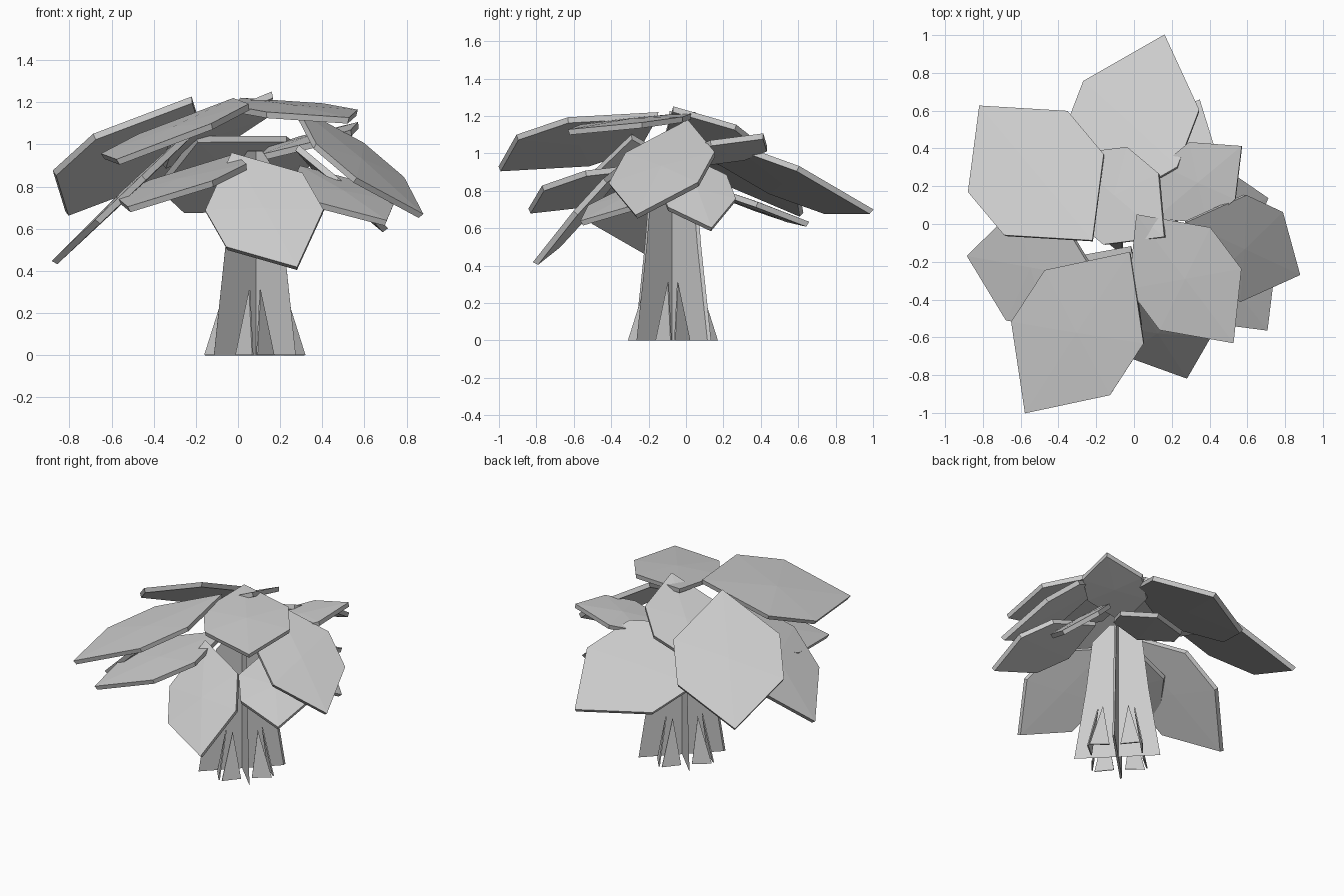
import bpy, math
from mathutils import Vector

if "Cube" in bpy.data.objects:
    bpy.data.objects.remove(bpy.data.objects["Cube"])

TRUNK = Vector((0.08, -0.07, 0))


def make(name, verts, faces):
    me = bpy.data.meshes.new(name)
    me.from_pydata([tuple(v) for v in verts], [], faces)
    ob = bpy.data.objects.new(name, me)
    bpy.context.collection.objects.link(ob)
    return ob


def leaf(name, x, y, z, sx, sy, length, azimuth):
    """Elongated hexagonal plate; sx, sy are the slopes of its plane."""
    c = Vector((x, y, z))
    n = Vector((-sx, -sy, 1)).normalized()
    a = math.radians(azimuth)
    u = Vector((math.cos(a), math.sin(a), 0))
    u.z = sx * u.x + sy * u.y
    u.normalize()
    v = n.cross(u)
    outline = [(1, 0), (.32, .63), (-.32, .63), (-1, 0), (-.32, -.63), (.32, -.63)]
    top = [c + (u * p + v * q) * length for p, q in outline]
    bottom = [c - n * 0.03 + (u * p + v * q) * length * 0.98 for p, q in outline]
    verts = top + bottom + [c + n * 0.012, c - n * 0.035]
    faces = []
    for i in range(6):
        j = (i + 1) % 6
        faces += [(i, j, 12), (6 + j, 6 + i, 13), (j, i, 6 + i, 6 + j)]
    make(name, verts, faces)


def plate(name, profile, degrees, thick):
    """Thin upright plate; profile points are (radius, sideways, height)."""
    a = math.radians(degrees)
    d = Vector((math.cos(a), math.sin(a), 0))
    t = Vector((-d.y, d.x, 0))
    pts = [TRUNK + d * r + t * w + Vector((0, 0, h)) for r, w, h in profile]
    s = (pts[1] - pts[0]).cross(pts[2] - pts[0]).normalized() * thick / 2
    k = len(pts)
    faces = [tuple(range(k)), tuple(range(2 * k - 1, k - 1, -1))]
    faces += [((i + 1) % k, i, k + i, k + (i + 1) % k) for i in range(k)]
    make(name, [p + s for p in pts] + [p - s for p in pts], faces)


# Trunk: two crossed plates, widening to the foot
side = [(.275, 0), (.245, .2), (.2, .5), (.16, .85), (.05, .97)]
profile = [(r, 0, h) for r, h in side] + [(-r, 0, h) for r, h in reversed(side)]
for k in range(2):
    plate("trunk_plate", profile, 45 + 90 * k, 0.02)

# Roots: a pair of leaning triangles on each side of the trunk
for k in range(4):
    for w in (-1, 1):
        plate("root", [(.238, .01 * w, 0), (.14, .025 * w, .31), (.14, .09 * w, 0)],
              90 * k, 0.008)

# Foliage: centre x, y, z, slope x, slope y, half length, tip direction
leaves = [
    (-.52, .27, .955, .35, -.47, .54, 130),
    (-.02, .53, .87, .266, -.462, .535, 69),
    (-.30, -.575, 1.075, .355, .11, .53, 237),
    (.27, -.29, 1.175, -.05, .10, .43, -53),
    (-.54, -.23, .775, .95, 0, .48, 170),
    (-.27, -.48, .83, .28, .15, .46, 235),
    (.125, -.57, .69, .14, 1.18, .40, -58),
    (.58, -.13, .925, -.693, .336, .418, -25),
    (-.10, .15, 1.08, .45, -.25, .38, 140),
    (.34, .22, 1.03, .25, .10, .31, 40),
    (.50, -.30, .77, -.22, .32, .36, -52),
    (.50, .06, .80, -.90, -.10, .30, 20),
    (.20, .38, .73, .05, -.37, .33, 62),
]
for spec in leaves:
    leaf("foliage_plate", *spec)
